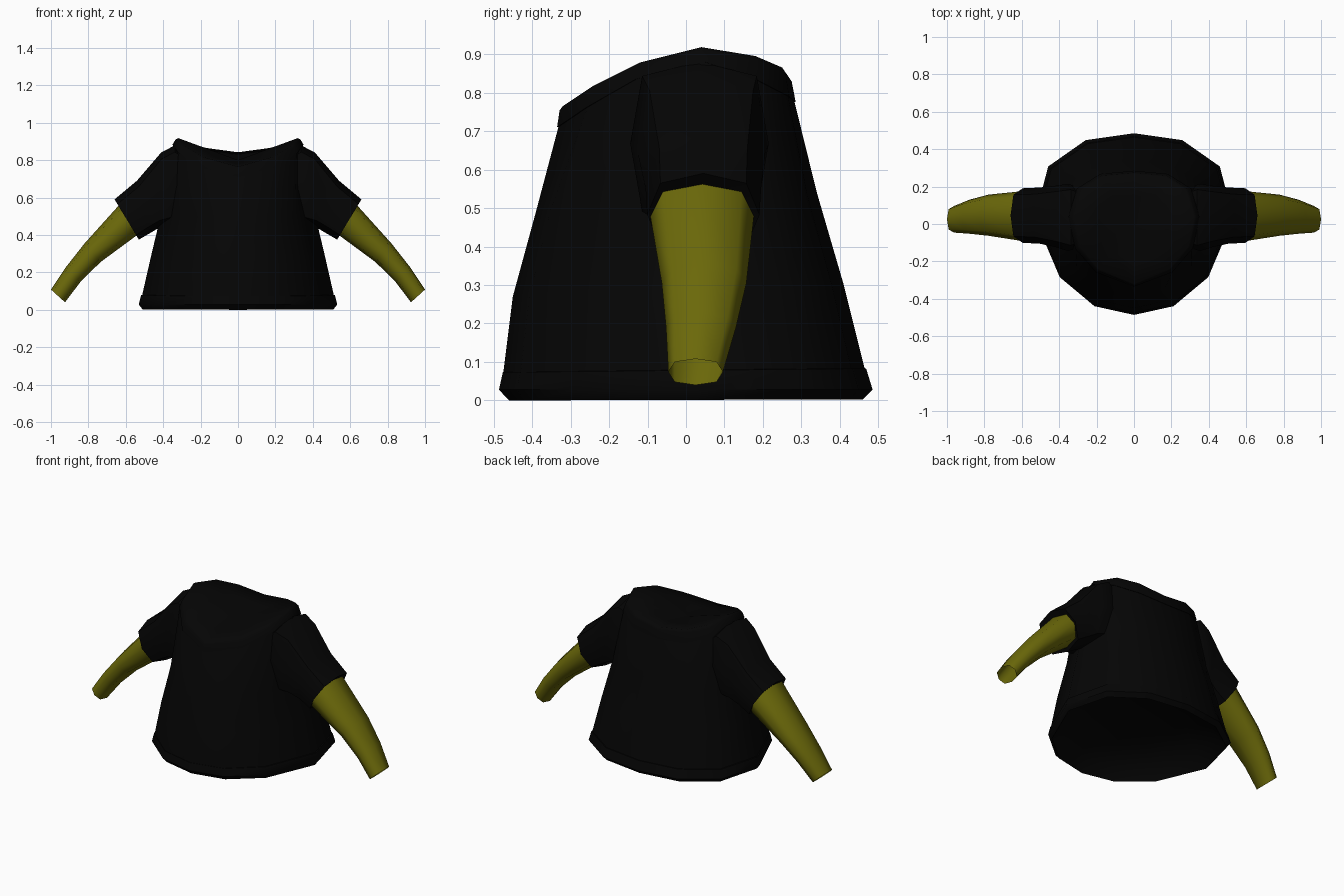
import bpy, bmesh, math

if "Cube" in bpy.data.objects:
    bpy.data.objects.remove(bpy.data.objects["Cube"])


def material(name, rgb):
    m = bpy.data.materials.new(name)
    m.diffuse_color = (*rgb, 1)
    m.use_nodes = True
    m.node_tree.nodes["Principled BSDF"].inputs["Base Color"].default_value = m.diffuse_color
    return m


BLACK = material("black cloth", (0.0015, 0.0015, 0.0015))
OLIVE = material("olive cloth", (0.148, 0.141, 0.003))


def loft(name, rings, mat, cap_point=None, angle=50):
    """Skin a list of equal-length closed rings; optionally fan the last to a point."""
    bm = bmesh.new()
    loops = [[bm.verts.new(p) for p in r] for r in rings]
    n = len(rings[0])
    for a, b in zip(loops, loops[1:]):
        for i in range(n):
            j = (i + 1) % n
            bm.faces.new((a[i], a[j], b[j], b[i]))
    if cap_point:
        c = bm.verts.new(cap_point)
        for i in range(n):
            bm.faces.new((loops[-1][i], loops[-1][(i + 1) % n], c))
    bmesh.ops.recalc_face_normals(bm, faces=bm.faces)
    # open tubes: make sure the normals point outwards
    mid = sum((v.co for v in bm.verts), start=bm.verts[:][0].co * 0) / len(bm.verts)
    if sum((f.calc_center_median() - mid).dot(f.normal) * f.calc_area() for f in bm.faces) < 0:
        bmesh.ops.reverse_faces(bm, faces=bm.faces)
    me = bpy.data.meshes.new(name)
    bm.to_mesh(me)
    bm.free()
    me.materials.append(mat)
    ob = bpy.data.objects.new(name, me)
    bpy.context.collection.objects.link(ob)
    bpy.ops.object.select_all(action='DESELECT')
    ob.select_set(True)
    bpy.context.view_layer.objects.active = ob
    bpy.ops.object.shade_smooth_by_angle(angle=math.radians(angle))
    return ob


def full(half):
    """Mirror a back-to-front half ring across x = 0."""
    return half + [(-x, y, z) for x, y, z in half[-2:0:-1]]


# Twelve-sided body outline, from centre back to centre front
OUTLINE = [(0, 0.465), (0.25, 0.43), (0.445, 0.295), (0.515, 0.03),
           (0.385, -0.275), (0.205, -0.425), (0, -0.47)]


def body_ring(side, back, front, zb, zf):
    pts = []
    for x, y in OUTLINE:
        t = (y + 0.47) / 0.935
        yy = y * back / 0.465 if y > 0 else y * front / 0.47
        pts.append((x * side / 0.515, yy, zf + (zb - zf) * t))
    return full(pts)


# Neck edge and the seam below the collar
NECK = [(0, 0.265, 0.842), (0.17, 0.25, 0.865), (0.275, 0.18, 0.895), (0.32, 0.04, 0.918),
        (0.29, -0.12, 0.878), (0.19, -0.24, 0.818), (0, -0.32, 0.765)]
SEAM = [(0, 0.285, 0.775), (0.18, 0.268, 0.79), (0.305, 0.19, 0.83), (0.35, 0.04, 0.883),
        (0.315, -0.13, 0.835), (0.205, -0.258, 0.762), (0, -0.335, 0.71)]


def shift(half, k, dz):
    return full([(x * k, y * k, z + dz) for x, y, z in half])


# Torso
loft("torso", [
    shift(SEAM, 0.94, 0.03),
    shift(SEAM, 0.99, 0.0),
    body_ring(0.41, 0.34, 0.39, 0.54, 0.49),
    body_ring(0.465, 0.41, 0.45, 0.30, 0.27),
    body_ring(0.513, 0.465, 0.475, 0.08, 0.07),
], BLACK)

# Hem band, turned under into a sunken base
loft("hem_band", [
    body_ring(0.508, 0.458, 0.468, 0.085, 0.075),
    body_ring(0.518, 0.468, 0.476, 0.083, 0.073),
    body_ring(0.531, 0.485, 0.486, 0.028, 0.028),
    body_ring(0.510, 0.460, 0.460, 0.003, 0.0),
    body_ring(0.450, 0.405, 0.41, 0.07, 0.07),
    body_ring(0.28, 0.25, 0.25, 0.13, 0.13),
], BLACK, cap_point=(0, 0, 0.15))

# Collar band with the panel that closes the neck
CENTRE = (0, -0.02, 0.80)
inner = full([tuple(c + (p - c) * 0.6 for c, p in zip(CENTRE, q)) for q in NECK])
loft("collar", [
    shift(SEAM, 0.97, 0.0),
    shift(SEAM, 1.0, 0.0),
    full([((a[0] * 0.35 + b[0] * 0.65) * 1.01, (a[1] * 0.35 + b[1] * 0.65) * 1.01,
           a[2] * 0.2 + b[2] * 0.8) for a, b in zip(SEAM, NECK)]),
    full(NECK),
    inner,
], BLACK, cap_point=CENTRE, angle=100)


def tube_ring(top, bottom, yc, ry, s, square=1.08):
    """Eight-sided ring spanning a top and bottom (x, z) point."""
    cx, cz = (top[0] + bottom[0]) / 2, (top[1] + bottom[1]) / 2
    dx, dz = (top[0] - bottom[0]) / 2, (top[1] - bottom[1]) / 2
    ring = []
    for i in range(8):
        a = i * math.pi / 4
        # slightly squared cross-section
        k = square if i % 2 else 1.0
        c, d = math.cos(a) * k, math.sin(a) * k
        ring.append((s * (cx + dx * c), yc + ry * d, cz + dz * c))
    return ring


for s, side in ((1, "right"), (-1, "left")):
    # Short outer sleeve, widened to merge into the shoulder, lip folded in to the arm
    loft(side + "_short_sleeve", [
        tube_ring((0.22, 0.80), (0.25, 0.50), 0.035, 0.14, s),
        tube_ring((0.335, 0.880), (0.37, 0.455), 0.035, 0.180, s, 1.17),
        tube_ring((0.41, 0.842), (0.42, 0.44), 0.040, 0.165, s, 1.15),
        tube_ring((0.54, 0.69), (0.47, 0.41), 0.045, 0.150, s),
        tube_ring((0.66, 0.590), (0.53, 0.375), 0.045, 0.146, s),
        tube_ring((0.632, 0.562), (0.54, 0.395), 0.043, 0.130, s),
    ], BLACK)
    # Long tapering under-sleeve, open at the cuff
    loft(side + "_long_sleeve", [
        tube_ring((0.60, 0.590), (0.50, 0.425), 0.042, 0.136, s),
        tube_ring((0.64, 0.555), (0.545, 0.395), 0.042, 0.134, s),
        tube_ring((0.82, 0.355), (0.735, 0.255), 0.047, 0.110, s),
        tube_ring((0.92, 0.228), (0.84, 0.152), 0.039, 0.091, s),
        tube_ring((1.0, 0.108), (0.925, 0.040), 0.025, 0.071, s),
    ], OLIVE, angle=60)
